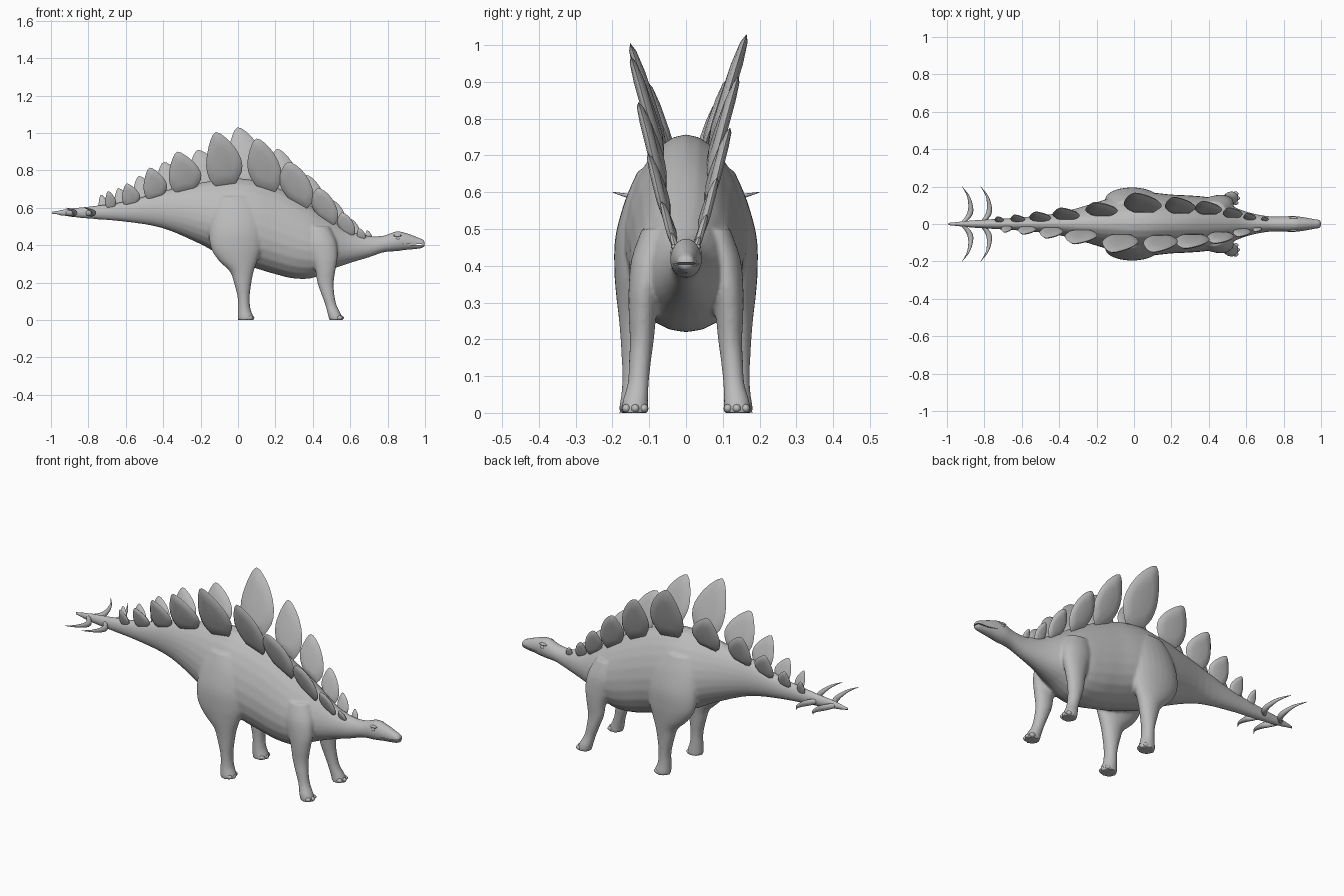
import bpy, bmesh, math
from mathutils import Vector

cube = bpy.data.objects.get("Cube")
if cube:
    bpy.data.objects.remove(cube)

grey = bpy.data.materials.new("stone_grey")
grey.use_nodes = True
grey.diffuse_color = (0.5, 0.5, 0.5, 1)
grey.node_tree.nodes["Principled BSDF"].inputs["Base Color"].default_value = (0.5, 0.5, 0.5, 1)


def finish(bm, name):
    bmesh.ops.recalc_face_normals(bm, faces=bm.faces)
    mesh = bpy.data.meshes.new(name)
    bm.to_mesh(mesh)
    bm.free()
    mesh.materials.append(grey)
    mesh.polygons.foreach_set("use_smooth", [True] * len(mesh.polygons))
    ob = bpy.data.objects.new(name, mesh)
    bpy.context.collection.objects.link(ob)
    return ob


def smooth_rows(rows, steps=4):
    """Catmull-Rom interpolation between rows of numbers."""
    vs = [Vector(r) for r in rows]
    out = []
    for i in range(len(vs) - 1):
        a, b, c, d = vs[max(i - 1, 0)], vs[i], vs[i + 1], vs[min(i + 2, len(vs) - 1)]
        for s in range(steps):
            t = s / steps
            out.append(0.5 * (2 * b + (c - a) * t + (2 * a - 5 * b + 4 * c - d) * t * t
                              + (3 * b - a - 3 * c + d) * t ** 3))
    return out + [vs[-1]]


def skin(bm, rings):
    """Closed tube through rings of points."""
    loops = [[bm.verts.new(p) for p in ring] for ring in rings]
    n = len(loops[0])
    for a, b in zip(loops, loops[1:]):
        for i in range(n):
            bm.faces.new((a[i], a[(i + 1) % n], b[(i + 1) % n], b[i]))
    bm.faces.new(loops[0][::-1])
    bm.faces.new(loops[-1])


ANGLES = [math.tau * i / 24 for i in range(24)]

# Trunk, tail, neck and head: x, top, bottom, half width
TRUNK = smooth_rows([
    (-1, .58, .568, .006), (-.9, .597, .552, .017), (-.8, .607, .542, .024),
    (-.6, .635, .525, .036), (-.4, .69, .49, .06), (-.2, .735, .405, .115),
    (-.1, .748, .35, .145), (0, .757, .31, .165), (.1, .745, .275, .165),
    (.2, .712, .245, .155), (.3, .665, .222, .15), (.4, .605, .225, .14),
    (.5, .54, .27, .105), (.6, .478, .305, .066), (.7, .45, .335, .044),
    (.78, .452, .362, .04), (.85, .475, .368, .043), (.91, .462, .376, .036),
    (.96, .443, .38, .027), (.99, .43, .387, .023), (1, .417, .396, .012)])


def trunk_at(x):
    for a, b in zip(TRUNK, TRUNK[1:]):
        if a[0] <= x <= b[0]:
            return a.lerp(b, (x - a[0]) / (b[0] - a[0]))


bm = bmesh.new()
rings = []
for x, top, low, w in TRUNK:
    mid, h = (top + low) / 2, (top - low) / 2
    egg = min(.2, w * 1.5)
    rings.append([(x, w * math.sin(a) * (1 - egg * math.cos(a)), mid + h * math.cos(a)) for a in ANGLES])
skin(bm, rings)

# Legs: z, centre x, centre y, x radius, y radius
HIND = [(.66, -.02, .08, .09, .05), (.58, -.01, .105, .13, .06), (.48, -.01, .125, .145, .067),
        (.39, -.01, .137, .137, .058), (.32, .0, .14, .105, .05), (.26, .02, .14, .064, .043),
        (.2, .025, .14, .047, .038), (.12, .03, .14, .032, .034), (.06, .033, .14, .034, .035),
        (.02, .04, .142, .042, .039), (0, .042, .142, .043, .04)]
FORE = [(.5, .42, .07, .07, .05), (.42, .44, .098, .085, .05), (.34, .46, .112, .073, .044),
        (.27, .467, .118, .055, .038), (.2, .468, .12, .044, .033), (.14, .48, .125, .035, .03),
        (.08, .497, .13, .03, .029), (.03, .516, .138, .036, .035), (0, .525, .138, .037, .037)]
for side in (1, -1):
    for leg in (HIND, FORE):
        skin(bm, [[(cx + rx * math.cos(a), side * (cy + ry * math.sin(a)), z) for a in ANGLES]
                  for z, cx, cy, rx, ry in smooth_rows(leg)])
bmesh.ops.recalc_face_normals(bm, faces=bm.faces)
body = finish(bm, "body")
remesh = body.modifiers.new("fuse", 'REMESH')
remesh.mode, remesh.voxel_size, remesh.use_smooth_shade = 'VOXEL', .007, True
relax = body.modifiers.new("relax", 'SMOOTH')
relax.factor, relax.iterations = .5, 6

# Mouth slit, cut out with a thin curved wedge
bm = bmesh.new()
skin(bm, [[(.88, y, .408), (.94, y, .400), (1.02, y, .405), (1.02, y, .411), (.94, y, .404)]
          for y in (-.06, .06)])
cutter = finish(bm, "mouth_cutter")
cutter.hide_render = True
cut = body.modifiers.new("mouth", 'BOOLEAN')
cut.operation, cut.object = 'DIFFERENCE', cutter
bpy.context.view_layer.objects.active = body
for name in ("fuse", "relax", "mouth"):
    bpy.ops.object.modifier_apply(modifier=name)
bpy.data.objects.remove(cutter)
body.select_set(True)
bpy.ops.object.shade_smooth_by_angle(angle=math.radians(50))


def ellipsoid(name, centre, radii):
    bm = bmesh.new()
    bmesh.ops.create_uvsphere(bm, u_segments=12, v_segments=8, radius=1)
    for v in bm.verts:
        v.co = Vector([c + r * k for c, r, k in zip(centre, radii, v.co)])
    return finish(bm, name)


# Eyes, brows and toes
for side, label in ((1, "left"), (-1, "right")):
    ellipsoid(label + "_eye", (.855, side * .036, .436), (.011, .007, .009))
    ellipsoid(label + "_brow", (.853, side * .032, .451), (.022, .009, .007))
    for leg, fx, fy in (("hind", .07, .142), ("fore", .55, .138)):
        for k in (-1, 0, 1):
            ellipsoid(f"{label}_{leg}_toe", (fx - .008 * abs(k), side * (fy + .024 * k), .012),
                      (.017, .012, .012))

# Back plates: leaf outline in width / height units, tip swept towards the tail
LEAF = smooth_rows([(-.25, 0), (-.42, .15), (-.5, .38), (-.47, .62), (-.38, .86), (-.25, 1),
                    (-.02, .92), (.25, .72), (.44, .46), (.45, .22), (.28, 0)], 2)


def plate(name, side, x, width, tip):
    _, top, _, w = trunk_at(x)
    ahead, behind = trunk_at(x + .02), trunk_at(x - .02)
    slope = (ahead[1] - behind[1]) / .04
    y, z = w * .4, top - .03
    height = tip - z
    bm = bmesh.new()
    rings = []
    for scale, thick in ((.55, -1), (.88, -.6), (1, 0), (.88, .6), (.55, 1)):
        ring = []
        for u, v in LEAF:
            u, v = u * scale, .4 + (v - .4) * scale
            px = width * u
            pz = height * v + slope * px * (1 - v)
            lean = .32 * height * v + thick * (.006 + .05 * width)
            ring.append((x + px, side * (y + lean), z + pz))
        rings.append(ring)
    skin(bm, rings)
    ob = finish(bm, name)
    ob.select_set(True)
    bpy.context.view_layer.objects.active = ob
    bpy.ops.object.shade_smooth_by_angle(angle=math.radians(50))


# x, width, tip height
RIGHT = [(-.68, .06, .69), (-.57, .1, .73), (-.44, .13, .815), (-.28, .18, .9), (-.07, .2, 1.005),
         (.145, .19, .97), (.315, .19, .845), (.465, .15, .705), (.58, .1, .575), (.66, .05, .49)]
LEFT = [(-.72, .05, .67), (-.62, .08, .705), (-.5, .12, .77), (-.36, .15, .845), (-.17, .18, .91),
        (.05, .21, 1.03), (.25, .17, .915), (.4, .15, .775), (.53, .11, .64), (.62, .07, .54), (.7, .04, .48)]
for label, side, row in (("right", -1, RIGHT), ("left", 1, LEFT)):
    for i, spec in enumerate(row):
        plate(f"{label}_plate_{i + 1}", side, *spec)

# Tail spikes: two curved pairs
for pair, x in (("front", -.8), ("rear", -.9)):
    for side, label in ((1, "left"), (-1, "right")):
        path = smooth_rows([(x - .02, 0, .575, .013), (x + .018, .045, .57, .016),
                            (x + .027, .09, .575, .013), (x + .014, .15, .588, .007),
                            (x - .02, .2, .6, .001)])
        bm = bmesh.new()
        skin(bm, [[(px + r * math.cos(a), side * py, pz + r * math.sin(a)) for a in ANGLES[::2]]
                  for px, py, pz, r in path])
        finish(bm, f"{label}_{pair}_tail_spike")
